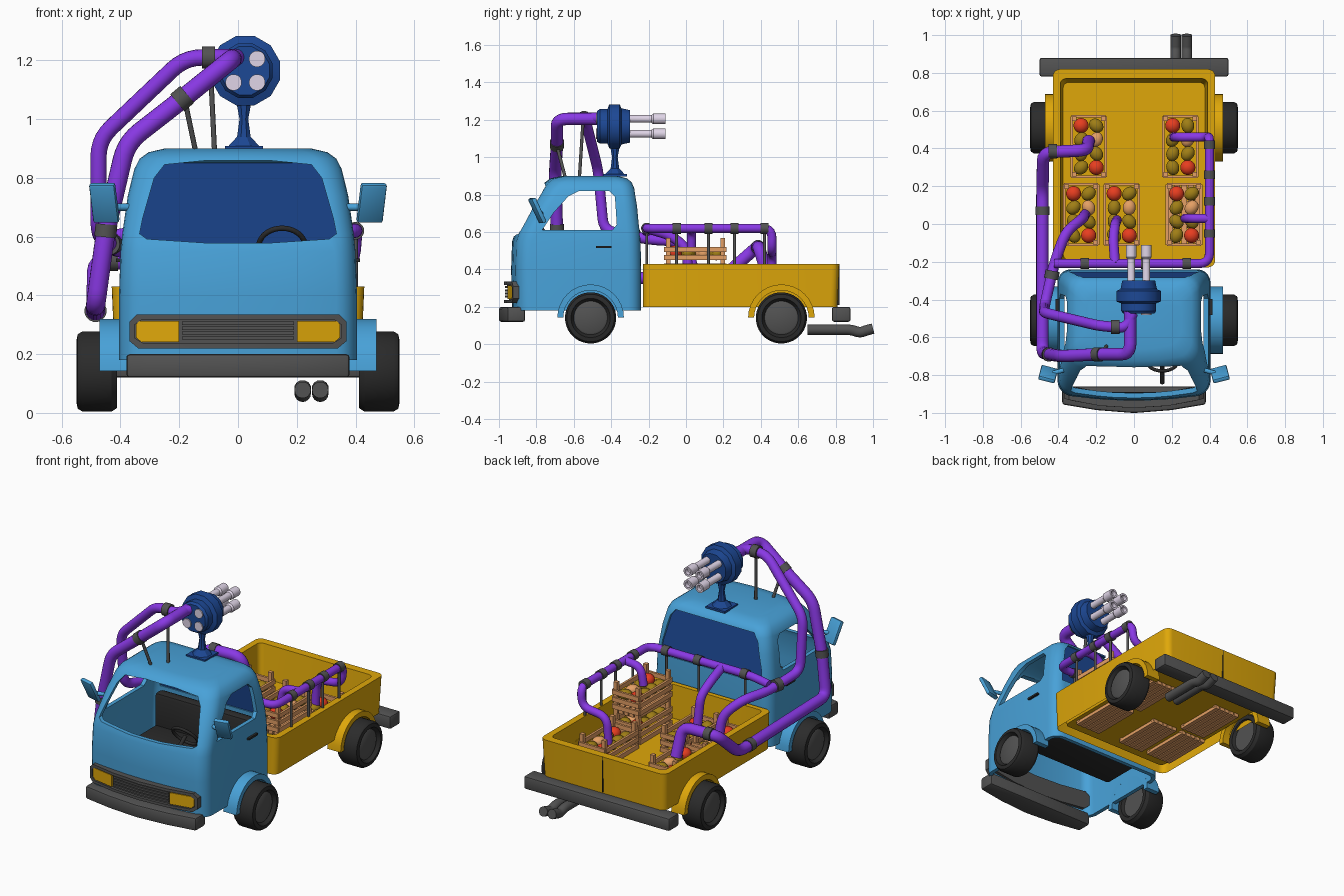
import bpy, bmesh, math, random
from mathutils import Matrix, Vector

random.seed(4)
if "Cube" in bpy.data.objects:
    bpy.data.objects.remove(bpy.data.objects["Cube"], do_unlink=True)


def material(name, *rgb):
    mat = bpy.data.materials.new(name)
    mat.use_nodes = True
    mat.diffuse_color = (*rgb, 1)
    mat.node_tree.nodes["Principled BSDF"].inputs["Base Color"].default_value = (*rgb, 1)
    return mat


BLUE = material("sky blue paint", .065, .36, .69)
YELLOW = material("yellow paint", .74, .39, .003)
PURPLE = material("purple hose", .25, .04, .78)
NAVY = material("navy blue", .012, .065, .3)
GREY = material("dark grey", .085, .085, .085)
BLACK = material("tyre black", .024, .024, .024)
WOOD = material("crate wood", .78, .35, .13)
WHITE = material("pale lavender", .76, .68, .82)
RED = material("tomato red", .85, .05, .015)
OLIVE = material("olive fruit", .35, .21, .008)


def build(name, bm, mat):
    bmesh.ops.recalc_face_normals(bm, faces=bm.faces)
    mesh = bpy.data.meshes.new(name)
    bm.to_mesh(mesh)
    bm.free()
    obj = bpy.data.objects.new(name, mesh)
    bpy.context.collection.objects.link(obj)
    mesh.materials.append(mat)
    return obj


def bevel(obj, width):
    mod = obj.modifiers.new("rounded edges", "BEVEL")
    mod.width, mod.segments = width, 2
    return obj


def add_box(bm, center, size):
    bmesh.ops.create_cube(bm, size=1, matrix=Matrix.Translation(center) @ Matrix.Diagonal((*size, 1)))


def box(name, center, size, mat):
    bm = bmesh.new()
    add_box(bm, center, size)
    return build(name, bm, mat)


def loft(name, rings, mat, cap_start=False, cap_end=False):
    bm = bmesh.new()
    loops = [[bm.verts.new(p) for p in ring] for ring in rings]
    for a, b in zip(loops, loops[1:]):
        for i in range(len(a)):
            j = (i + 1) % len(a)
            bm.faces.new((a[i], a[j], b[j], b[i]))
    if cap_start:
        bm.faces.new(loops[0])
    if cap_end:
        bm.faces.new(loops[-1])
    return build(name, bm, mat)


def prism(name, outline, axis, low, high, mat):
    place = {"x": lambda p, d: (d, p[0], p[1]), "y": lambda p, d: (p[0], d, p[1]),
             "z": lambda p, d: (p[0], p[1], d)}[axis]
    return loft(name, [[place(p, d) for p in outline] for d in (low, high)], mat, True, True)


def mirrored(half):
    return half + [(-x, v) for x, v in reversed(half)]


def nose_plate(name, layers, mat):
    """Loft of (outline, depth) layers that follows the bowed nose of the cab."""
    loft(name, [[(x, y + .36 * x * x, z) for x, z in outline] for outline, y in layers], mat, True, True)


def lathe(name, profile, center, axis, mat, sides=32):
    """Spin (radius, offset) pairs round an axis through center."""
    turn = Vector((0, 0, 1)).rotation_difference(Vector(axis))
    rings = []
    for r, d in profile:
        angles = [math.tau * (i + .5) / sides for i in range(sides)]
        rings.append([Vector(center) + turn @ Vector((r * math.cos(a), r * math.sin(a), d)) for a in angles])
    return loft(name, rings, mat, True, True)


def rod(name, start, end, radius, mat, sides=12):
    span = Vector(end) - Vector(start)
    return lathe(name, [(radius, 0), (radius, span.length)], start, span.normalized(), mat, sides)


def tube(name, points, radius, mat):
    """Pipe along a path with rounded corners."""
    pts = [Vector(p) for p in points]
    path = [pts[0]]
    for a, b, c in zip(pts, pts[1:], pts[2:]):
        reach = min(.06, (a - b).length * .45, (c - b).length * .45)
        p, q = b + (a - b).normalized() * reach, b + (c - b).normalized() * reach
        for t in (0, .2, .4, .6, .8, 1):
            path.append(p * (1 - t) ** 2 + b * 2 * t * (1 - t) + q * t * t)
    path.append(pts[-1])
    curve = bpy.data.curves.new(name, "CURVE")
    curve.dimensions = "3D"
    curve.bevel_depth, curve.bevel_resolution, curve.use_fill_caps = radius, 6, True
    spline = curve.splines.new("POLY")
    spline.points.add(len(path) - 1)
    for point, co in zip(spline.points, path):
        point.co = (*co, 1)
    curve.materials.append(mat)
    obj = bpy.data.objects.new(name, curve)
    bpy.context.collection.objects.link(obj)


def clamp(at, along, radius):
    at, half = Vector(at), Vector(along).normalized() * .022
    rod("hose_clamp", at - half, at + half, radius, GREY, 16)


def rounded(w, y0, y1, r, z, bow=0, n=5):
    pts = []
    for cx, cy, start in ((w - r, y1 - r, 0), (r - w, y1 - r, 90), (r - w, y0 + r, 180), (w - r, y0 + r, 270)):
        for i in range(n + 1):
            a = math.radians(start + 90 * i / n)
            pts.append((cx + r * math.cos(a), cy + r * math.sin(a)))
        if start == 180:
            pts += [((w - r) * k, y0) for k in (-.6, -.3, 0, .3, .6)]
    mid = (y0 + y1) / 2
    return [(x, y - (bow * (1 - (x / w) ** 2) if y < mid else 0), z) for x, y in pts]


# Cab shell with window openings
stations = [(.18, .405, -.895, -.24), (.4, .405, -.9, -.24), (.55, .4, -.895, -.243), (.61, .394, -.875, -.246),
            (.74, .375, -.8, -.26), (.83, .353, -.745, -.275), (.865, .335, -.72, -.29),
            (.887, .305, -.69, -.315), (.9, .25, -.63, -.37)]
cab = loft("cab", [rounded(w, y0, y1, .07, z, .035) for z, w, y0, y1 in stations], BLUE, cap_end=True)
shell = cab.modifiers.new("thickness", "SOLIDIFY")
shell.thickness, shell.offset = .025, -1
screen = mirrored([(.1, .578), (.31, .592), (.335, .61), (.325, .66), (.285, .8), (.25, .845), (.1, .86)])
rear_pane = mirrored([(.345, .57), (.34, .65), (.3, .81), (.27, .85)])
side_pane = [(-.77, .61), (-.71, .7), (-.63, .79), (-.57, .82), (-.41, .82), (-.38, .79), (-.37, .64), (-.395, .61)]
cutters = [prism("windscreen_cutter", screen, "y", -1.1, -.66, BLUE),
           prism("rear_window_cutter", rear_pane, "y", -.35, -.2, BLUE),
           prism("side_window_cutter", side_pane, "x", -.6, .6, BLUE)]
bpy.context.view_layer.objects.active = cab
for cutter in cutters:
    cut = cab.modifiers.new("window", "BOOLEAN")
    cut.operation, cut.object = "DIFFERENCE", cutter
for mod in list(cab.modifiers):
    bpy.ops.object.modifier_apply(modifier=mod.name)
for cutter in cutters:
    bpy.data.objects.remove(cutter, do_unlink=True)
loft("rear_window", [[(x, y - .14 * (z - .57), z) for x, z in rear_pane] for y in (-.262, -.254)], NAVY, True, True)

# Cab interior
bevel(box("seat_back", (0, -.33, .42), (.64, .07, .3), BLACK), .02)
bevel(box("seat_cushion", (0, -.47, .32), (.64, .3, .1), BLACK), .02)
tilt = Vector((0, .8, .6)).normalized()
steer = Vector((.15, -.73, .565))
hoop = [steer + Matrix.Rotation(math.tau * i / 24, 3, tilt) @ Vector((.08, 0, 0)) for i in range(25)]
tube("steering_wheel", hoop, .009, BLACK)
rod("steering_column", steer, steer - tilt * .14, .012, BLACK)

# Front grille, lights and bumpers
half_frame = [(0, .22), (.18, .22), (.34, .22), (.37, .245), (.37, .31), (.345, .335), (.18, .335), (0, .335)]
frame = mirrored(half_frame)
inner = [(x * .95, .2775 + (z - .2775) * .7) for x, z in frame]
nose_plate("grille", [(frame, -.9), (frame, -.974), (inner, -.974), (inner, -.957)], GREY)
for i in range(4):
    level = .249 + .017 * i
    bar = [(x, level + h) for h, side in ((0, 1), (.011, -1)) for x in (-.19 * side, 0, .19 * side)]
    nose_plate("grille_bar", [(bar, -.968), (bar, -.95)], GREY)
bow_front = mirrored([(0.01, -1), (.2, -.985), (.38, -.955), (.38, -.86)])
bevel(prism("front_bumper", bow_front, "z", .12, .2, GREY), .012)
bevel(box("rear_bumper", (0, .83, .16), (1, .1, .08), GREY), .012)

# Truck bed with sunken floor
bed = [rounded(w, y0, y1, r, z) for w, y0, y1, r, z in (
    (.42, -.23, .81, .04, .2), (.43, -.23, .82, .04, .43), (.39, -.2, .77, .03, .43), (.375, -.19, .75, .03, .225))]
loft("truck_bed", bed, YELLOW, cap_end=True)
box("tailgate_seam", (0, .812, .32), (.004, .016, .22), BLACK)

# Wheels, fenders, mirrors and other side parts
for s in (1, -1):
    for y, paint in ((-.51, BLUE), (.51, YELLOW)):
        hub = (s * .48, y, .141)
        lathe("tyre", [(.09, -.045), (.1, -.068), (.125, -.068), (.137, -.05), (.137, .05), (.127, .066),
                       (.105, .07), (.09, .045)], hub, (s, 0, 0), BLACK)
        lathe("wheel_hub", [(.09, -.05), (.09, .05), (.08, .056)], hub, (s, 0, 0), GREY)
        arch = [(y + r * math.cos(a), .142 + r * math.sin(a)) for r, turn in ((.178, 1), (.146, -1))
                for a in [math.pi * (k if turn > 0 else 16 - k) / 16 for k in range(17)]]
        prism("fender", arch, "x", s * .38, s * .472, paint)
    lamp = [(s * x, z) for x, z in ((.2, .242), (.33, .242), (.348, .257), (.348, .302), (.335, .313), (.2, .313))]
    nose_plate("headlight", [(lamp, -.97), (lamp, -.95)], YELLOW)
    box("door_handle", (s * .407, -.44, .52), (.016, .085, .012), BLACK)
    mirror = bevel(box("wing_mirror", (0, 0, 0), (.09, .025, .145), BLUE), .008)
    mirror.matrix_world = Matrix.Translation((s * .455, -.795, .715)) @ Matrix.Rotation(s * .25, 4, "Z") \
        @ Matrix.Rotation(.45, 4, "X")
    rod("mirror_arm", (s * .36, -.77, .7), (s * .43, -.79, .7), .012, BLUE)

# Twin exhaust
for x in (.22, .28):
    tube("exhaust_pipe", [(x, .65, .078), (x, .88, .078), (x, .93, .062), (x, .97, .076)], .028, GREY)
    rod("exhaust_tip", (x, .95, .07), (x, 1, .084), .029, GREY)

# Roof turret with four barrels
TX, TZ = .025, 1.165
box("turret_plate", (.02, -.38, .903), (.13, .13, .012), NAVY)
lathe("turret_stem", [(.065, 0), (.025, .04), (.016, .1), (.03, .17)], (.02, -.38, .9), (0, 0, 1), NAVY, 8)
lathe("turret_head", [(.085, -.09), (.096, -.075), (.096, -.035), (.122, -.025), (.122, .03), (.1, .04),
                      (.09, .085)], (TX, -.385, TZ), (0, 1, 0), NAVY, 12)
for dx in (-.04, .04):
    for dz in (-.04, .04):
        lathe("barrel", [(.028, -.087), (.028, 0), (.021, .02), (.021, .21), (.029, .22), (.029, .285),
                         (.018, .285), (.018, .26)], (TX + dx, -.395, TZ + dz), (0, 1, 0), WHITE, 16)

# Feed hoses
tube("outer_hose", [(-.02, -.46, 1.205), (-.02, -.69, 1.205), (-.2, -.69, 1.06), (-.38, -.7, .92), (-.45, -.69, .62),
                    (-.485, -.68, .365), (-.485, .18, .345), (-.48, .38, .52), (-.25, .39, .52), (-.24, .44, .35)],
     .033, PURPLE)
tube("inner_hose", [(TX - .03, -.47, 1.21), (-.04, -.55, 1.21), (-.18, -.54, 1.21), (-.475, -.47, .93),
                    (-.475, -.44, .61), (-.42, -.2, .56), (-.36, -.04, .55), (-.27, .03, .46), (-.26, .05, .32)],
     .028, PURPLE)
tube("rail_hose", [(-.42, -.21, .6), (-.3, -.21, .62), (.4, -.21, .62), (.4, .46, .62), (.39, .46, .5),
                   (.22, .46, .48), (.21, .46, .32)], .024, PURPLE)
tube("middle_hose", [(-.1, -.21, .62), (-.11, -.08, .58), (-.1, 0, .52), (-.09, .02, .32)], .026, PURPLE)
tube("side_hose", [(.4, .03, .62), (.29, .03, .61), (.27, .03, .5)], .024, PURPLE)
for at, along in (((-.19, -.69, 1.07), (-.6, 0, -.5)), ((-.45, -.69, .62), (-.1, 0, -1)), ((-.485, .07, .347), (0, 1, 0)),
                  ((-.43, .385, .52), (1, 0, 0)), ((-.1, -.545, 1.21), (1, 0, 0)), ((-.435, -.27, .575), (.2, 1, 0))):
    clamp(at, along, .038)

# Supports under the hoses
for y in (-.05, .12, .26, .42):
    clamp((.4, y, .62), (0, 1, 0), .03)
    rod("rail_post", (.4, y, .42), (.4, y, .61), .008, GREY)
for x in (-.26, .06, .28):
    clamp((x, -.21, .62), (1, 0, 0), .03)
    rod("rail_post", (x, -.21, .42), (x, -.21, .61), .008, GREY)
rod("hose_mast", (-.08, -.57, .89), (-.095, -.55, 1.2), .009, GREY)
rod("hose_mast", (-.14, -.64, .87), (-.18, -.69, 1.06), .009, GREY)


# Slatted crates filled with produce
def crate(x, y, z, w=.18, d=.32, h=.13):
    bm = bmesh.new()
    for sx in (-1, 1):
        for sy in (-1, 1):
            add_box(bm, (x + sx * (w / 2 - .014), y + sy * (d / 2 - .014), z + h / 2 + .022), (.024, .024, h + .044))
        for k in range(3):
            level = z + .024 + k * .044
            add_box(bm, (x + sx * w / 2, y, level), (.014, d, .027))
            add_box(bm, (x, y + sx * d / 2, level), (w, .014, .027))
    for k in range(5):
        add_box(bm, (x + (k - 2) * w / 5, y, z - .003), (.029, d, .02))
    build("crate", bm, WOOD)
    spots = [(sx * .04, (k - 1.5) * .074) for k in range(4) for sx in (-1, 1)]
    kinds = {1: ("tomato", RED), 6: ("tomato", RED), 5: ("pale_fruit", WOOD)}
    for i, (dx, dy) in enumerate(spots):
        name, colour = kinds.get(i, ("olive_fruit", OLIVE))
        shape = (.04, .04, .036) if colour is RED else (.034, .041, .03)
        bm = bmesh.new()
        spot = Matrix.Translation((x + dx, y + dy, z + h - .045 + random.uniform(0, .012)))
        turn = Matrix.Rotation(random.uniform(-1, 1), 4, "Z")
        bmesh.ops.create_icosphere(bm, subdivisions=3, radius=1, matrix=spot @ turn @ Matrix.Diagonal((*shape, 1)))
        build(name, bm, colour)


for x, y, z in ((-.24, .41, .215), (-.28, .05, .215), (-.065, .05, .215), (.245, .41, .215),
                (.265, .05, .215), (.265, .05, .395)):
    crate(x, y, z)

# Smooth shading that keeps hard edges
bpy.ops.object.select_all(action="DESELECT")
for obj in bpy.context.scene.objects:
    if obj.type in {"MESH", "CURVE"} and obj.data.materials:
        obj.select_set(True)
        bpy.context.view_layer.objects.active = obj
bpy.ops.object.convert(target="MESH")
bpy.ops.object.shade_smooth_by_angle(angle=math.radians(32))
